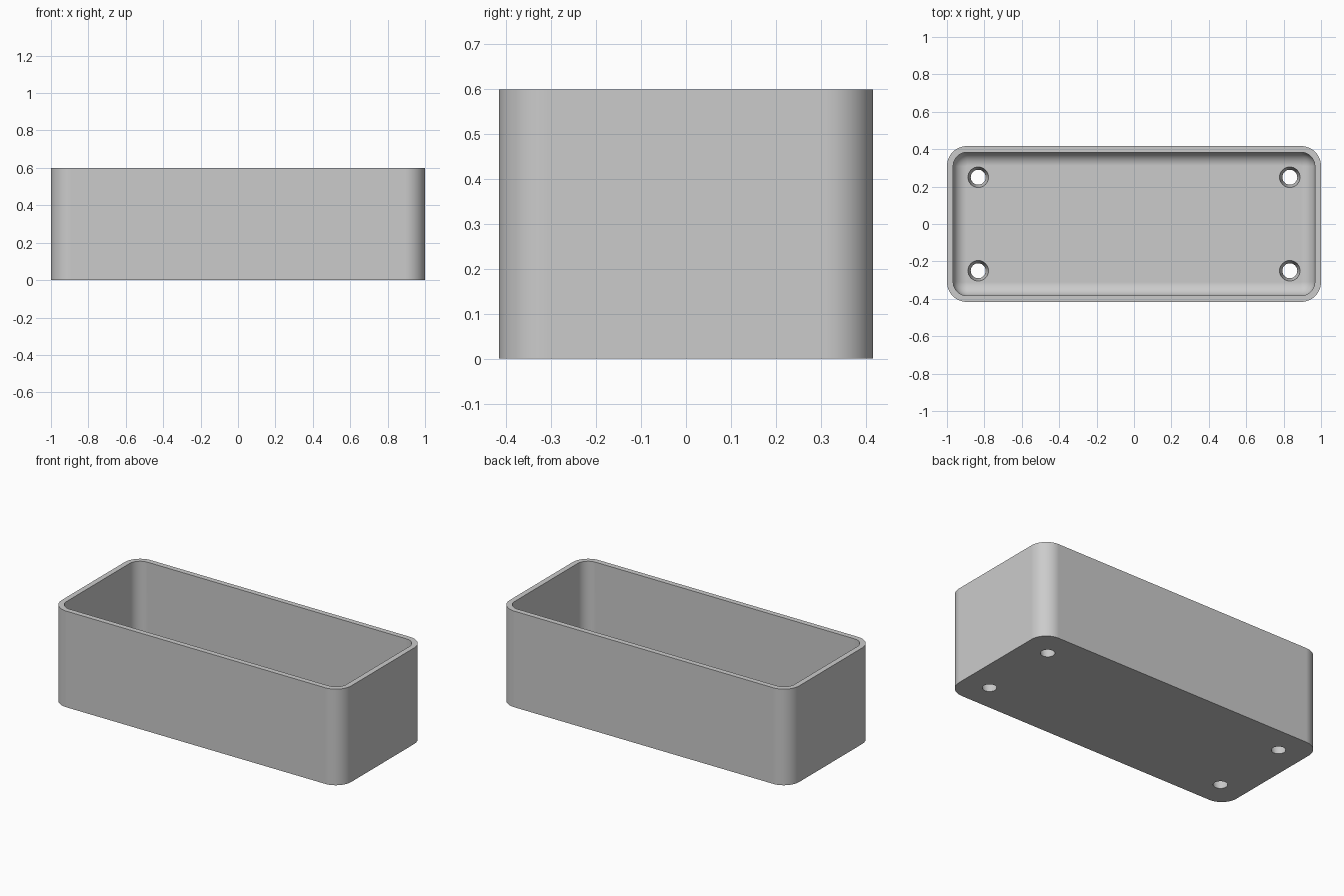
import bpy, bmesh
from math import sin, cos, pi, radians

if "Cube" in bpy.data.objects:
    bpy.data.objects.remove(bpy.data.objects["Cube"])

HALF_X, HALF_Y, HEIGHT = 1.0, 0.4167, 0.6
WALL, FLOOR = 0.0333, 0.0667
CORNER, FILLET = 0.107, 0.072
CORNER_STEPS, FILLET_STEPS = 12, 10

grey = bpy.data.materials.new("plain grey")
grey.use_nodes = True
colour = (0.6, 0.6, 0.6, 1)
grey.diffuse_color = colour
grey.node_tree.nodes["Principled BSDF"].inputs["Base Color"].default_value = colour


def rounded_ring(bm, inset, z):
    """Rounded rectangle, pulled in from the outer outline."""
    r = CORNER - inset
    cx, cy = HALF_X - CORNER, HALF_Y - CORNER
    ring = []
    for quarter, (sx, sy) in enumerate([(1, 1), (-1, 1), (-1, -1), (1, -1)]):
        for i in range(CORNER_STEPS + 1):
            a = (quarter + i / CORNER_STEPS) * pi / 2
            ring.append(bm.verts.new((sx * cx + r * cos(a), sy * cy + r * sin(a), z)))
    return ring


def make_object(name, bm):
    bmesh.ops.recalc_face_normals(bm, faces=bm.faces)
    mesh = bpy.data.meshes.new(name)
    bm.to_mesh(mesh)
    bm.free()
    mesh.materials.append(grey)
    obj = bpy.data.objects.new(name, mesh)
    bpy.context.collection.objects.link(obj)
    return obj


# Open box: outer wall, rim, inner wall and the fillet down to the floor
profile = [(0, 0), (0, HEIGHT), (WALL, HEIGHT)]
for i in range(FILLET_STEPS + 1):
    a = i / FILLET_STEPS * pi / 2
    profile.append((WALL + FILLET * (1 - cos(a)), FLOOR + FILLET * (1 - sin(a))))

bm = bmesh.new()
rings = [rounded_ring(bm, inset, z) for inset, z in profile]
for low, high in zip(rings, rings[1:]):
    for i in range(len(low)):
        j = (i + 1) % len(low)
        bm.faces.new((low[i], low[j], high[j], high[i]))
bm.faces.new(rings[0])
bm.faces.new(rings[-1])
box = make_object("open_box", bm)

# Four tapered screw holes through the floor
HOLE_LOW, HOLE_HIGH, OVERSHOOT = 0.04, 0.055, 0.02
slope = (HOLE_HIGH - HOLE_LOW) / FLOOR
bm = bmesh.new()
for sx in (-1, 1):
    for sy in (-1, 1):
        made = bmesh.ops.create_cone(
            bm, cap_ends=True, segments=32, depth=FLOOR + 2 * OVERSHOOT,
            radius1=HOLE_LOW - slope * OVERSHOOT, radius2=HOLE_HIGH + slope * OVERSHOOT)
        bmesh.ops.translate(bm, verts=made["verts"], vec=(sx * 0.833, sy * 0.25, FLOOR / 2))
cutter = make_object("hole_cutter", bm)
cutter.hide_render = True

cut = box.modifiers.new("screw holes", "BOOLEAN")
cut.operation = "DIFFERENCE"
cut.solver = "EXACT"
cut.object = cutter

bpy.ops.object.select_all(action="DESELECT")
box.select_set(True)
bpy.context.view_layer.objects.active = box
bpy.ops.object.modifier_apply(modifier=cut.name)
bpy.data.objects.remove(cutter)
bpy.ops.object.shade_smooth_by_angle(angle=radians(30))

# Keep the long flat walls evenly shaded beside the round corners
normals = box.modifiers.new("flat wall normals", "WEIGHTED_NORMAL")
normals.keep_sharp = True
